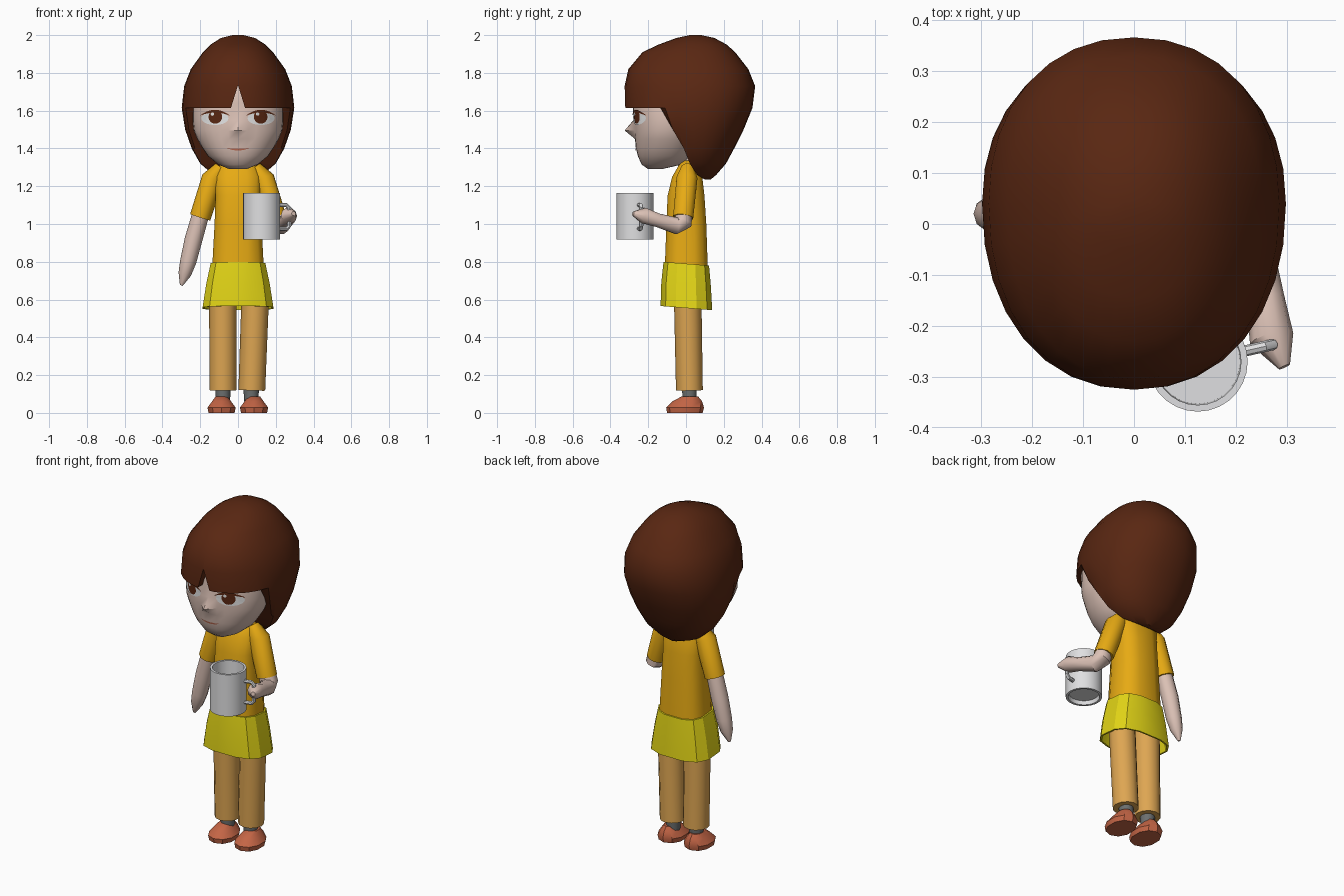
import bpy, bmesh, math
from mathutils import Vector
from mathutils.bvhtree import BVHTree

if "Cube" in bpy.data.objects:
    bpy.data.objects.remove(bpy.data.objects["Cube"])


def material(name, r, g, b):
    m = bpy.data.materials.new(name)
    m.use_nodes = True
    m.diffuse_color = (r, g, b, 1)
    bsdf = next(n for n in m.node_tree.nodes if n.type == "BSDF_PRINCIPLED")
    bsdf.inputs["Base Color"].default_value = (r, g, b, 1)
    return m


SKIN = material("skin", .72, .54, .47)
HAIR = material("dark brown", .10, .02, .006)
WHITE = material("eye white", .85, .85, .85)
CUP = material("cup white", .74, .74, .75)
SHIRT = material("golden yellow", .83, .42, .007)
SKIRT = material("lemon yellow", .76, .66, .008)
PANTS = material("tan", .73, .38, .085)
SHOE = material("terracotta", .55, .13, .06)
SOCK = material("grey", .15, .16, .16)
LIP = material("lip", .55, .16, .09)


def finish(name, bm, mat, angle=35):
    mesh = bpy.data.meshes.new(name)
    bm.to_mesh(mesh)
    bm.free()
    mesh.materials.append(mat)
    ob = bpy.data.objects.new(name, mesh)
    bpy.context.collection.objects.link(ob)
    bpy.ops.object.select_all(action="DESELECT")
    ob.select_set(True)
    bpy.context.view_layer.objects.active = ob
    if angle:
        bpy.ops.object.shade_smooth_by_angle(angle=math.radians(angle))
    return ob


def loft(rings):
    """Closed skin through equal rings of points."""
    bm = bmesh.new()
    vs = [[bm.verts.new(p) for p in ring] for ring in rings]
    n = len(vs[0])
    for a, b in zip(vs, vs[1:]):
        for i in range(n):
            j = (i + 1) % n
            bm.faces.new((a[i], a[j], b[j], b[i]))
    bm.faces.new(vs[0])
    bm.faces.new(vs[-1])
    bmesh.ops.recalc_face_normals(bm, faces=bm.faces)
    return bm


def section(z, hw, front, back, n, power=.92, cx=0, cy=None, start=0, tilt=0):
    """Horizontal rounded section with its own front and back depth."""
    cy = (front + back) / 2 if cy is None else cy
    pts = []
    for i in range(n):
        t = math.tau * (i + start) / n
        c, s = math.cos(t), math.sin(t)
        x = math.copysign(abs(c) ** power, c) * hw
        y = math.copysign(abs(s) ** power, s)
        y = cy + y * (back - cy if y > 0 else cy - front)
        pts.append(Vector((cx + x, y, z - tilt * y)))
    return pts


def tube(name, path, radii, mat, n=10, ref=(1, 0, 0), angle=40):
    """Round limb along a path with a radius at each point."""
    path = [Vector(p) for p in path]
    rings = []
    for i, p in enumerate(path):
        t = (path[min(i + 1, len(path) - 1)] - path[max(i - 1, 0)]).normalized()
        v = t.cross(Vector(ref)).normalized()
        u = v.cross(t)
        ang = [math.tau * k / n for k in range(n)]
        rings.append([p + (u * math.cos(a) + v * math.sin(a)) * radii[i] for a in ang])
    return finish(name, loft(rings), mat, angle)


# Face, with the nose pulled out of its centre line
face_rows = [(1.29, .045, -.20, -.13), (1.315, .105, -.235, -.02), (1.36, .16, -.255, .03),
             (1.405, .19, -.266, .05), (1.45, .216, -.27, .07), (1.495, .234, -.276, .08),
             (1.55, .24, -.278, .1), (1.64, .24, -.282, .1), (1.74, .21, -.27, .1),
             (1.82, .1, -.2, .05)]
face = loft([section(*r, 32, cy=min(-.05, (r[2] + r[3]) / 2)) for r in face_rows])
for v in face.verts:
    if abs(v.co.x) < .01 and v.co.y < -.2 and abs(v.co.z - 1.495) < .01:
        v.co.y = -.325
face.normal_update()
face_tree = BVHTree.FromBMesh(face)
finish("face", face, SKIN, 50)


def patch(name, rows, mat, lift, closed=False):
    """Thin painted detail laid over the face."""
    bm = bmesh.new()
    grid = []
    for row in rows:
        line = []
        for x, z in row:
            hit = face_tree.ray_cast(Vector((x, -1, z)), Vector((0, 1, 0)))[0]
            line.append(bm.verts.new((x, (hit.y if hit else -.2) - lift, z)))
        grid.append(line)
    n = len(grid[0])
    for a, b in zip(grid, grid[1:]):
        for i in range(n if closed else n - 1):
            j = (i + 1) % n
            bm.faces.new((a[i], a[j], b[j], b[i]))
    if closed:
        bm.faces.new(grid[0])
    bm.normal_update()
    bmesh.ops.reverse_faces(bm, faces=[f for f in bm.faces if f.normal.y > 0])
    return finish(name, bm, mat, 0)


def oval(cx, cz, rx, rz, n=20):
    return [[(cx + rx * k * math.cos(math.tau * i / n), cz + rz * k * math.sin(math.tau * i / n))
             for i in range(n)] for k in (.3, .65, 1)]


def arc(cx, cz, half, rise, thick, n=10):
    ts = [2 * i / n - 1 for i in range(n + 1)]
    return [[(cx + half * t, cz + rise * (1 - t * t) + s * thick * (1.1 - t * t)) for t in ts]
            for s in (-.5, .5)]


# Eyes and mouth
for side, label in ((1, "left"), (-1, "right")):
    patch(label + "_eye_white", oval(side * .122, 1.56, .072, .036), WHITE, .004, True)
    patch(label + "_iris", oval(side * .12, 1.567, .036, .036), HAIR, .006, True)
    patch(label + "_eye_glint", oval(side * .12 - .016, 1.582, .009, .009), WHITE, .008, True)
    patch(label + "_upper_lash", arc(side * .122, 1.575, .077, .022, .014), HAIR, .007)
patch("mouth", arc(0, 1.402, .06, -.008, .009), LIP, .004)

# Hair: full crown, straight fringe, sides swept back under it
FRINGE = 1.615
crown = [(2, .03, .02, .08), (1.985, .09, -.05, .15), (1.95, .145, -.145, .215),
         (1.91, .185, -.23, .26), (1.82, .25, -.305, .33), (1.73, .285, -.325, .366),
         (FRINGE, .298, -.325, .352)]
sides = [(FRINGE, .298, .352, -.135), (1.5, .28, .305, -.07), (1.4, .245, .255, -.012),
         (1.32, .2, .212, .02), (1.26, .13, .16, .06), (1.235, .05, .13, .1)]
rings = [section(*r, 32, cy=.04) for r in crown]
for z, hw, back, edge in sides:
    ring = section(z, hw, -.325, back, 32, cy=.04)
    rings.append([Vector((p.x, max(p.y, edge), p.z)) for p in ring])
hair = finish("hair", loft(rings), HAIR, 0)

# Parting notch in the fringe
notch = finish("notch_cutter", loft([[(-.045, y, 1.59), (.045, y, 1.59), (0, y, 1.735)]
                                     for y in (-.4, -.2)]), HAIR, 0)
notch.hide_render = True
bpy.context.view_layer.objects.active = hair
cut = hair.modifiers.new("notch", "BOOLEAN")
cut.operation, cut.object, cut.solver = "DIFFERENCE", notch, "EXACT"
bpy.ops.object.modifier_apply(modifier=cut.name)
bpy.data.objects.remove(notch)
hair.select_set(True)
bpy.ops.object.shade_smooth_by_angle(angle=math.radians(35))

# Neck, shirt body and skirt
tube("neck", [(0, .01, 1.24), (0, .01, 1.4)], [.055, .055], SKIN)
shirt_rows = [(.77, .14, -.115, .118), (1, .127, -.106, .11), (1.15, .122, -.1, .1),
              (1.25, .125, -.075, .088), (1.31, .1, -.04, .065), (1.335, .06, -.025, .045)]
finish("shirt_body", loft([section(*r, 12, power=.7, start=.5) for r in shirt_rows]), SHIRT, 40)
skirt_rows = [(.79, .148, -.122, .125), (.68, .172, -.134, .135), (.555, .192, -.138, .142),
              (.555, .182, -.128, .132), (.7, .15, -.11, .11)]
finish("skirt", loft([section(*r, 12, power=.7, start=.5, tilt=.08) for r in skirt_rows]),
       SKIRT, 25)

# Arms: right one hangs, left one bends forward to hold the cup
tube("right_sleeve", [(-.09, .01, 1.3), (-.135, .01, 1.24), (-.2, .015, 1.035)],
     [.035, .058, .056], SHIRT)
tube("right_arm", [(-.195, .015, 1.06), (-.235, .02, .92), (-.264, .02, .8),
                   (-.282, .02, .735), (-.3, .02, .675)], [.045, .047, .043, .034, .008], SKIN)
tube("left_sleeve", [(.09, .01, 1.3), (.135, .005, 1.24), (.2, -.015, 1.035)],
     [.035, .058, .056], SHIRT)
tube("left_arm", [(.195, -.012, 1.07), (.213, -.015, 1.01), (.228, -.05, .99), (.258, -.15, 1.02),
                  (.27, -.225, 1.045), (.295, -.28, 1.055)],
     [.045, .05, .046, .038, .044, .012], SKIN)

# Legs, socks and shoes
for label, low, high, ankle, foot in (("right", -.08, -.08, -.08, -.087),
                                      ("left", .073, .093, .07, .085)):
    tube(label + "_trouser_leg", [(low, .018, .12), (high, .008, .66)], [.071, .073], PANTS, 12)
    tube(label + "_sock", [(ankle, .018, .06), (ankle, .018, .16)], [.038, .042], SOCK)
    shoe_rows = [(0, .072, -.1, .088), (.028, .078, -.105, .095), (.062, .052, -.07, .085),
                 (.086, .034, -.025, .065)]
    finish(label + "_shoe", loft([section(*r, 10, cx=foot, start=.5) for r in shoe_rows]),
           SHOE, 35)

# Hollow cup with recessed foot and a thin handle
CX, CY = .125, -.27
cup_rows = [(.94, .08), (.918, .085), (.918, .098), (1.165, .098), (1.165, .085), (.95, .083)]
finish("cup", loft([section(z, r, CY - r, CY + r, 28, power=1, cx=CX) for z, r in cup_rows]),
       CUP, 35)
out = Vector((.97, .22, 0)).normalized()
handle = []
for reach, z in ((.09, 1.1), (.135, 1.1), (.15, 1.085), (.15, .99), (.135, .975), (.09, .975)):
    handle.append(Vector((CX, CY, z)) + out * reach)
tube("cup_handle", handle, [.011] * len(handle), CUP, 8, ref=(-out.y, out.x, 0))
